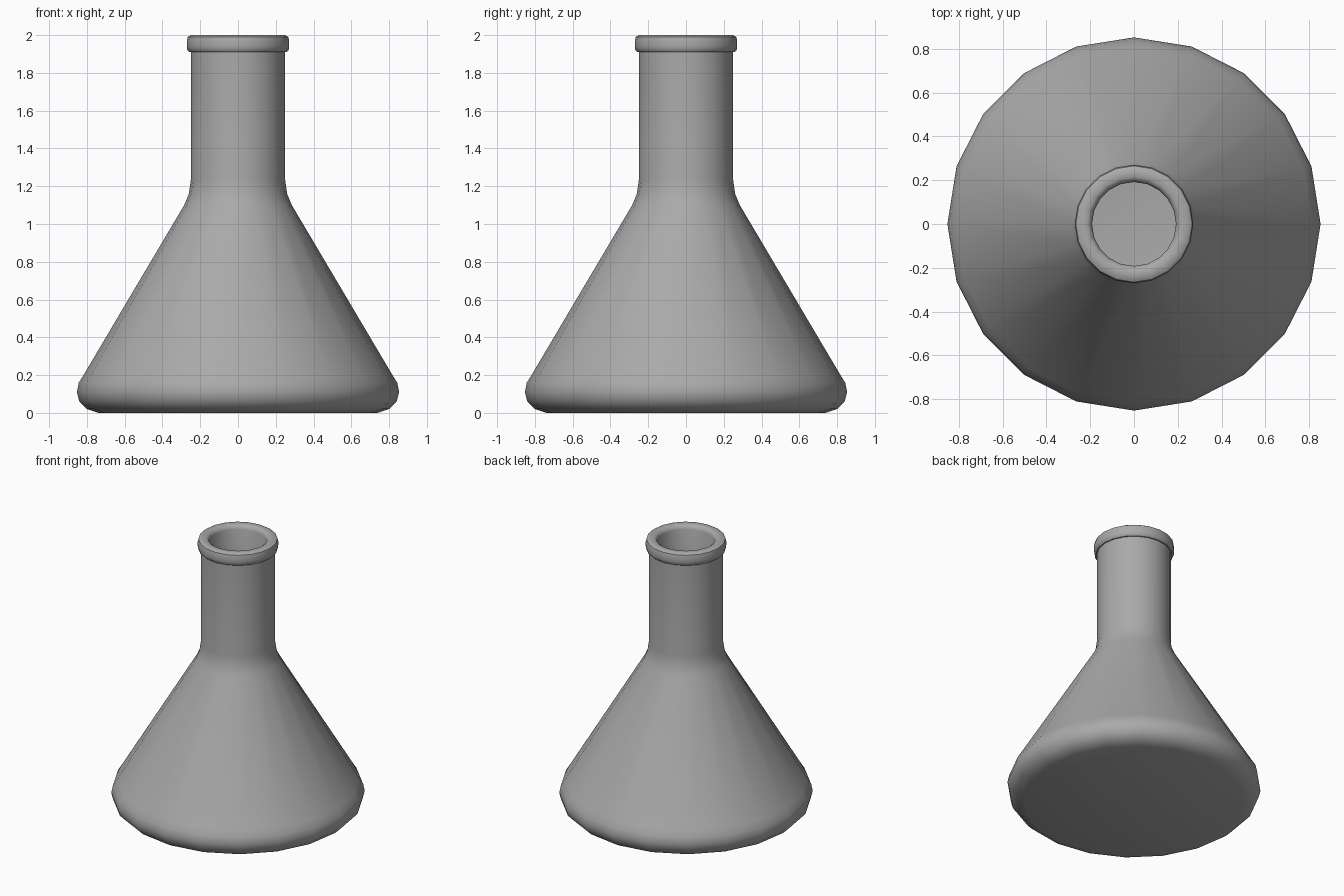
import bpy
import bmesh
from math import cos, sin, pi, radians

SIDES = 20

if "Cube" in bpy.data.objects:
    bpy.data.objects.remove(bpy.data.objects["Cube"])

# Single grey material
grey = bpy.data.materials.new("plain grey")
grey.use_nodes = True
colour = (0.4, 0.4, 0.4, 1)
grey.diffuse_color = colour
grey.node_tree.nodes["Principled BSDF"].inputs["Base Color"].default_value = colour


def lathe(name, profile):
    """Revolve (radius, height) points around z; zero radius closes to a pole."""
    bm = bmesh.new()
    rings = []
    for r, z in profile:
        if r == 0:
            rings.append([bm.verts.new((0, 0, z))] * SIDES)
        else:
            rings.append([bm.verts.new((r * cos(2 * pi * i / SIDES),
                                        r * sin(2 * pi * i / SIDES), z))
                          for i in range(SIDES)])
    for low, high in zip(rings, rings[1:]):
        for i in range(SIDES):
            j = (i + 1) % SIDES
            corners = dict.fromkeys((low[i], low[j], high[j], high[i]))
            bm.faces.new(list(corners))
    mesh = bpy.data.meshes.new(name)
    bm.to_mesh(mesh)
    bm.free()
    mesh.materials.append(grey)
    obj = bpy.data.objects.new(name, mesh)
    bpy.context.collection.objects.link(obj)
    bpy.ops.object.select_all(action="DESELECT")
    obj.select_set(True)
    bpy.context.view_layer.objects.active = obj
    bpy.ops.object.shade_smooth_by_angle(angle=radians(40))
    return obj


# Rounded base, cone, neck
outside = [(0, 0), (0.74, 0), (0.8, 0.02), (0.84, 0.06), (0.853, 0.11),
           (0.843, 0.16), (0.815, 0.205), (0.285, 1.1), (0.26, 1.16),
           (0.25, 1.23), (0.25, 1.91)]
# Rolled rim
rim = [(0.258, 1.91), (0.268, 1.92), (0.271, 1.94), (0.271, 1.97),
       (0.266, 1.99), (0.25, 2), (0.215, 2), (0.2, 1.99), (0.192, 1.97)]
# Hollow interior
inside = [(0.192, 1.23), (0.205, 1.17), (0.235, 1.08), (0.765, 0.18),
          (0.785, 0.11), (0.77, 0.08), (0.72, 0.06), (0, 0.06)]

lathe("flask", outside + rim + inside)
